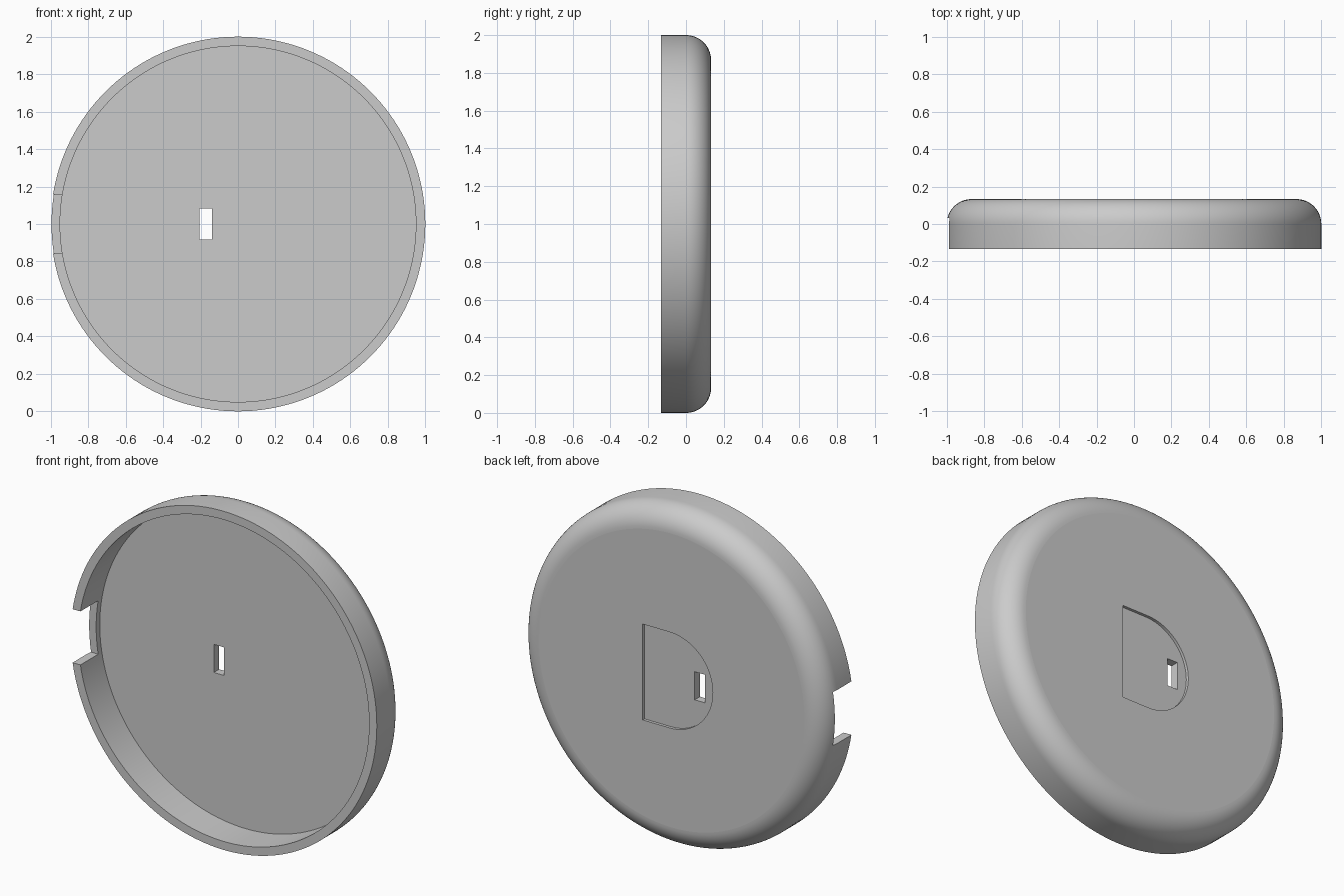
import bpy, bmesh, math

if "Cube" in bpy.data.objects:
    bpy.data.objects.remove(bpy.data.objects["Cube"], do_unlink=True)

H = 0.133            # half depth, also the fillet radius
INNER_R = 0.95       # inside radius of the rim
FLOOR_Y = 0.067      # inner floor
SEGMENTS = 160

grey = bpy.data.materials.new("light grey plastic")
grey.use_nodes = True
colour = (0.6, 0.6, 0.6, 1.0)
grey.diffuse_color = colour
grey.node_tree.nodes["Principled BSDF"].inputs["Base Color"].default_value = colour


def make_object(name, bm):
    bmesh.ops.recalc_face_normals(bm, faces=bm.faces[:])
    mesh = bpy.data.meshes.new(name)
    bm.to_mesh(mesh)
    bm.free()
    mesh.materials.append(grey)
    obj = bpy.data.objects.new(name, mesh)
    bpy.context.collection.objects.link(obj)
    return obj


def lathe(name, profile):
    """Revolve (radius, y) points around the y axis and cap both ends."""
    bm = bmesh.new()
    rings = []
    for r, y in profile:
        rings.append([bm.verts.new((r * math.cos(2 * math.pi * i / SEGMENTS), y,
                                    1 + r * math.sin(2 * math.pi * i / SEGMENTS)))
                      for i in range(SEGMENTS)])
    for a, b in zip(rings, rings[1:]):
        for i in range(SEGMENTS):
            j = (i + 1) % SEGMENTS
            bm.faces.new((a[i], a[j], b[j], b[i]))
    bm.faces.new(rings[0])
    bm.faces.new(rings[-1])
    return make_object(name, bm)


def prism(name, outline, y0, y1):
    """Extrude an (x, z) outline from y0 to y1."""
    bm = bmesh.new()
    face = bm.faces.new([bm.verts.new((x, y0, z)) for x, z in outline])
    new = bmesh.ops.extrude_face_region(bm, geom=[face])["geom"]
    bmesh.ops.translate(bm, vec=(0, y1 - y0, 0),
                        verts=[g for g in new if isinstance(g, bmesh.types.BMVert)])
    return make_object(name, bm)


def rect(x0, x1, z0, z1):
    return [(x0, z0), (x1, z0), (x1, z1), (x0, z1)]


# Dish: inner floor, inner wall, rim, outer wall, rounded back edge
profile = [(INNER_R, FLOOR_Y), (INNER_R, -H), (1, -H)]
for k in range(15):
    t = math.pi / 2 * k / 14
    profile.append((1 - H + H * math.cos(t), H * math.sin(t)))
dish = lathe("round_cover", profile)

# Cutters: rim notch, half-round pocket on the back, slot through the floor
R, cx = 0.283, 0.015
pocket = [(0.19, 1 - R)]
for k in range(41):
    t = -math.pi / 2 - math.pi * k / 40
    pocket.append((cx + R * math.cos(t), 1 + R * math.sin(t)))
pocket.append((0.19, 1 + R))
cutters = [
    prism("notch_cutter", rect(-1.1, -0.85, 0.842, 1.158), -0.3, 0.033),
    prism("pocket_cutter", pocket, H - 0.017, 0.3),
    prism("slot_cutter", rect(-0.205, -0.138, 0.917, 1.083), -0.05, 0.3),
]

bpy.ops.object.select_all(action="DESELECT")
dish.select_set(True)
bpy.context.view_layer.objects.active = dish
for cutter in cutters:
    mod = dish.modifiers.new(cutter.name, "BOOLEAN")
    mod.operation = "DIFFERENCE"
    mod.solver = "EXACT"
    mod.object = cutter
    bpy.ops.object.modifier_apply(modifier=mod.name)
    bpy.data.objects.remove(cutter, do_unlink=True)

# Smooth the curved walls, keep the planar faces flat
bpy.ops.object.shade_smooth_by_angle(angle=math.radians(30))
for poly in dish.data.polygons:
    if abs(poly.normal.y) > 0.9995:
        poly.use_smooth = False
